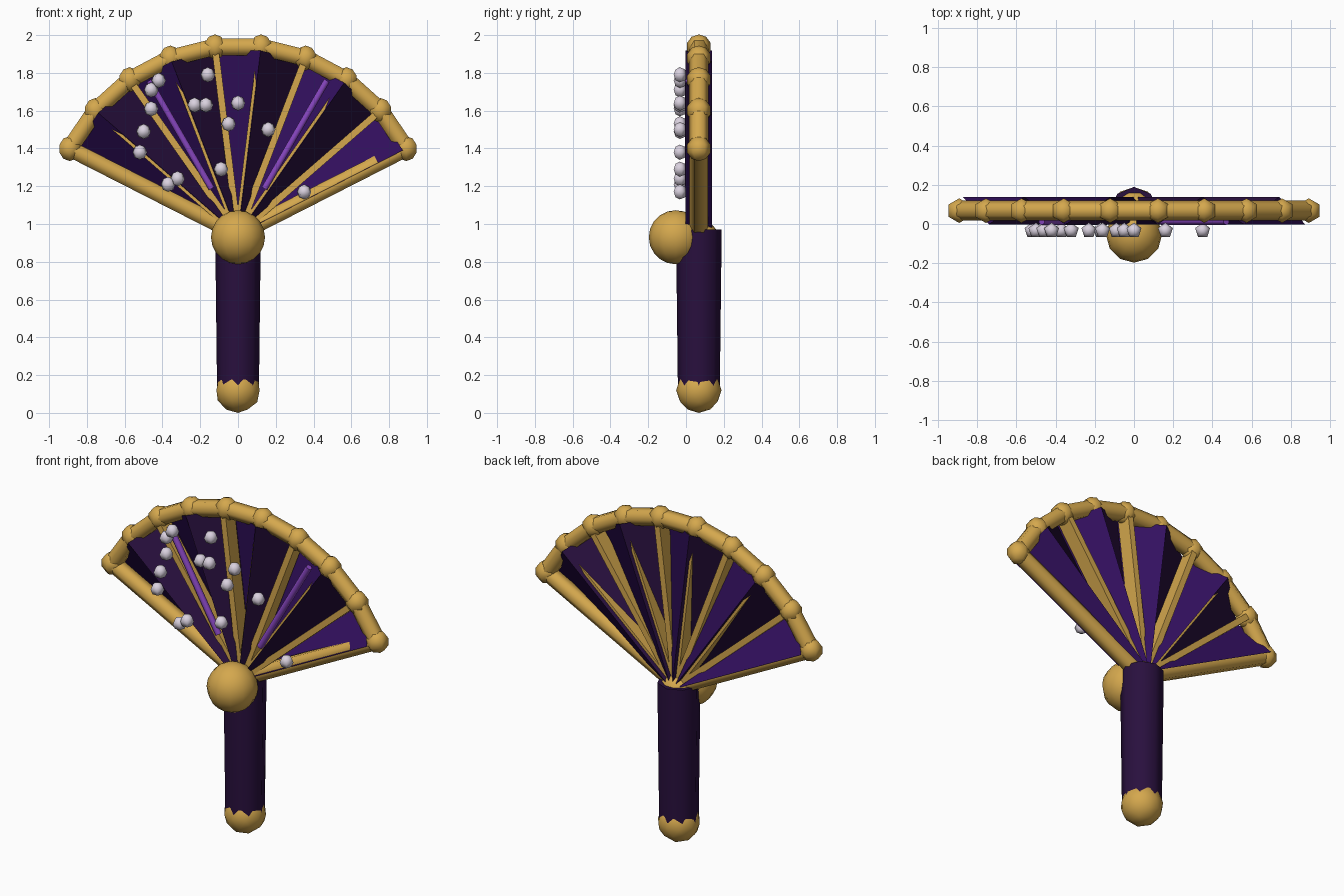
import bpy, bmesh
from math import sin, cos, radians
from mathutils import Vector

cube = bpy.data.objects.get("Cube")
if cube:
    bpy.data.objects.remove(cube, do_unlink=True)


def make_material(name, rgb):
    mat = bpy.data.materials.new(name)
    mat.use_nodes = True
    mat.diffuse_color = (*rgb, 1)
    bsdf = mat.node_tree.nodes["Principled BSDF"]
    bsdf.inputs["Base Color"].default_value = (*rgb, 1)
    bsdf.inputs["Roughness"].default_value = 0.6
    return mat


GOLD = make_material("gold", (0.66, 0.39, 0.075))
PLUM = make_material("dark plum", (0.022, 0.005, 0.048))
VIOLET = make_material("deep violet", (0.033, 0.005, 0.115))
LILAC = make_material("bright purple", (0.24, 0.06, 0.52))
PEARL = make_material("pearl", (0.70, 0.64, 0.74))

MID = 0.068                    # depth of the fan's middle plane
PIVOT = Vector((0, MID, 0.945))
STEP = 14                      # degrees between folds
FOLDS = [-63 + STEP * i for i in range(10)]


def polar(angle, radius, y=MID):
    a = radians(angle)
    return Vector((radius * sin(a), y, PIVOT.z + radius * cos(a)))


def finish(name, mat, smooth=True):
    ob = bpy.context.object
    ob.name = name
    ob.data.materials.append(mat)
    if smooth:
        bpy.ops.object.shade_smooth_by_angle(angle=radians(80))
    return ob


def ball(name, mat, loc, radius, segments, rings):
    bpy.ops.mesh.primitive_uv_sphere_add(
        segments=segments, ring_count=rings, radius=radius, location=loc)
    return finish(name, mat)


def rod(name, mat, a, b, r1, r2=None, sides=6):
    axis = b - a
    bpy.ops.mesh.primitive_cone_add(
        vertices=sides, radius1=r1, radius2=r2 or r1, depth=axis.length,
        location=(a + b) / 2)
    ob = finish(name, mat)
    ob.rotation_euler = (0, Vector((0, 1)).angle_signed(Vector((axis.x, axis.z))), 0)
    return ob


# Handle, its rounded ends and the large pivot knob
rod("handle", PLUM, Vector((0, MID, 0.13)), Vector((0, MID, 0.97)), 0.111, 0.121, 8)
bpy.ops.mesh.primitive_ico_sphere_add(subdivisions=2, radius=0.12, location=(0, MID, 0.12))
finish("handle_pommel", GOLD)
bpy.ops.mesh.primitive_ico_sphere_add(subdivisions=2, radius=0.108, location=(0, MID, 0.92))
finish("handle_top_ball", GOLD)
ball("pivot_knob", GOLD, (0, -0.054, 0.93), 0.143, 12, 10)

# Pleated leaf: folds alternate between the back and the front
bm = bmesh.new()
edges = []
for i, angle in enumerate(FOLDS):
    y = MID + (0.07 if i % 2 == 0 else -0.07)
    edges.append([bm.verts.new(polar(angle, r, y)) for r in (0.04, 0.98)])
for i, (a, b) in enumerate(zip(edges, edges[1:])):
    face = bm.faces.new((a[0], b[0], b[1], a[1]))
    face.material_index = i % 2
mesh = bpy.data.meshes.new("pleated_leaf")
bm.to_mesh(mesh)
bm.free()
mesh.materials.append(VIOLET)
mesh.materials.append(PLUM)
leaf = bpy.data.objects.new("pleated_leaf", mesh)
bpy.context.collection.objects.link(leaf)

# Flat inner ribs, one in every fold
for angle in FOLDS[1:-1]:
    bpy.ops.mesh.primitive_cube_add(size=1, location=polar(angle, 0.49))
    rib = finish("rib", GOLD, smooth=False)
    rib.scale = (0.036, 0.088, 0.94)
    rib.rotation_euler = (0, radians(angle), 0)

# Thick outer guards
for name, angle in (("right_guard", FOLDS[0]), ("left_guard", FOLDS[-1])):
    rod(name, GOLD, polar(angle, 0.03), polar(angle, 1), 0.049)

# Rim tubes and beads
for a, b in zip(FOLDS, FOLDS[1:]):
    rod("rim_tube", GOLD, polar(a, 1), polar(b, 1), 0.051)
for angle in FOLDS:
    ball("rim_bead", GOLD, polar(angle, 1), 0.066, 6, 5)

# Purple accent sticks on the front
for name, angle in (("right_accent", -30), ("left_accent", 30)):
    rod(name, LILAC, polar(angle, 0.28, 0.014), polar(angle, 0.94, 0.014), 0.019)

# Scattered pearls on the front
PEARLS = [(-.42, 1.76), (-.46, 1.71), (-.46, 1.61), (-.50, 1.49), (-.52, 1.38),
          (-.37, 1.21), (-.32, 1.24), (-.16, 1.79), (-.23, 1.63), (-.17, 1.63),
          (0, 1.64), (-.05, 1.53), (.16, 1.50), (-.09, 1.29), (.35, 1.17)]
for x, z in PEARLS:
    ball("pearl_bead", PEARL, (x, -0.033, z), 0.04, 5, 4)
